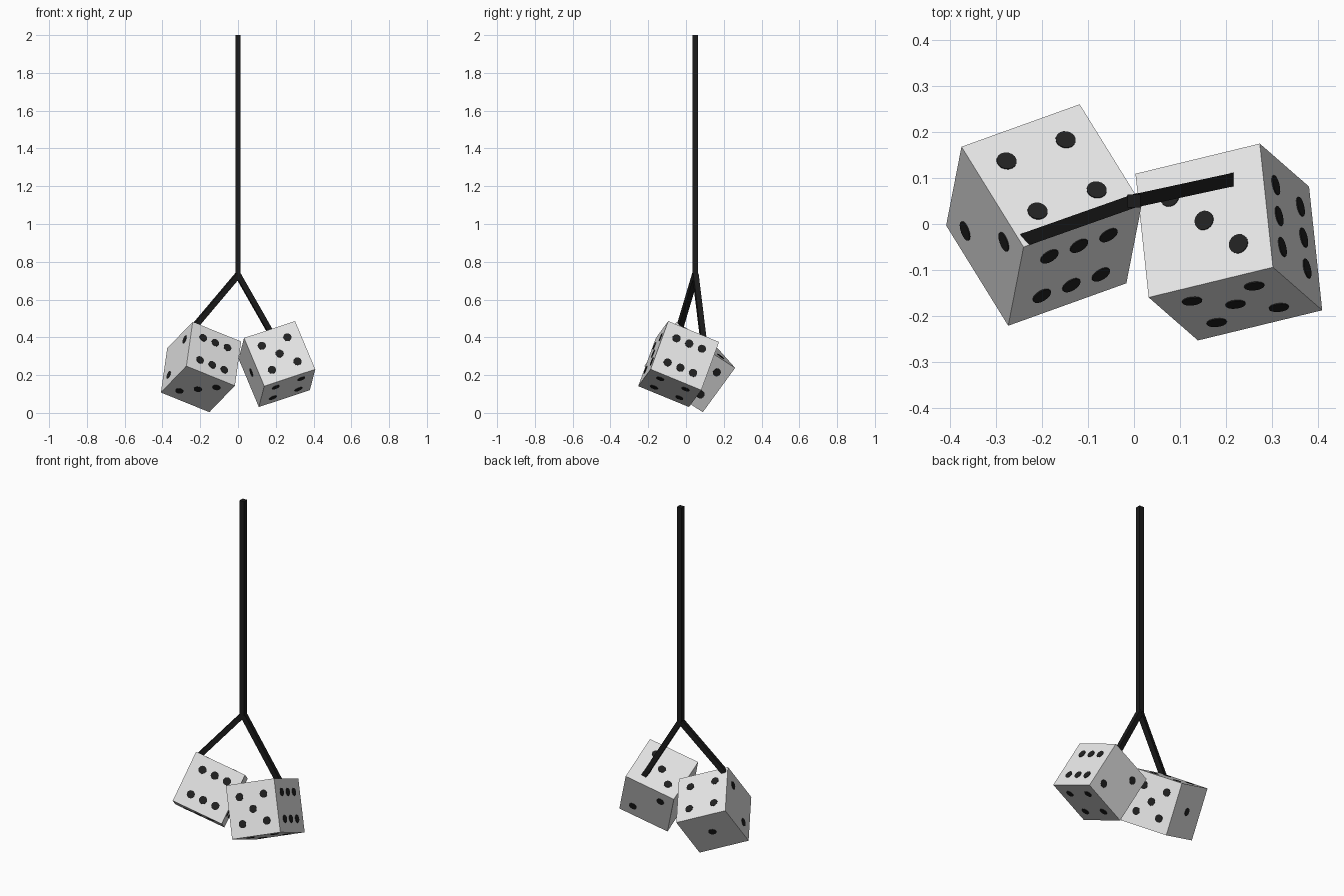
import bpy, bmesh
from mathutils import Vector, Matrix

if "Cube" in bpy.data.objects:
    bpy.data.objects.remove(bpy.data.objects["Cube"])


def material(name, v):
    m = bpy.data.materials.new(name)
    m.diffuse_color = (v, v, v, 1)
    m.use_nodes = True
    m.node_tree.nodes["Principled BSDF"].inputs["Base Color"].default_value = m.diffuse_color
    return m


ivory = material("pale_die", 0.8)
pip_black = material("pip_black", 0.015)
cord_black = material("cord_black", 0.011)

SIDE = 0.292


def finish(bm, name, mat):
    bmesh.ops.recalc_face_normals(bm, faces=bm.faces)
    mesh = bpy.data.meshes.new(name)
    bm.to_mesh(mesh)
    bm.free()
    mesh.materials.append(mat)
    ob = bpy.data.objects.new(name, mesh)
    bpy.context.collection.objects.link(ob)
    return ob


# pip layouts on a face with axes u, v (quarter-side units)
DIAG = [(-1, -1), (1, 1)]
ANTI = [(-1, 1), (1, -1)]
PIPS = {1: [(0, 0)], 4: DIAG + ANTI, 5: DIAG + ANTI + [(0, 0)],
        6: [(i, j) for i in (-1, 0, 1) for j in (-1, 1)]}


def die(name, corner, a, b, faces):
    """corner: topmost corner, a and b: edge directions, faces: (axis, sign, u, v, layout)"""
    a = Vector(a).normalized()
    b = Vector(b)
    b = (b - a * b.dot(a)).normalized()
    c = a.cross(b)
    if c.z > 0:
        c = -c
    ax = (a, b, c)
    centre = Vector(corner) + (a + b + c) * SIDE / 2

    # cube body
    bm = bmesh.new()
    bmesh.ops.create_cube(bm, size=SIDE)
    rot = Matrix(ax).transposed()
    for vert in bm.verts:
        vert.co = centre + rot @ vert.co
    finish(bm, name, ivory)

    # thin round pips
    bm = bmesh.new()
    for k, sign, u, v, layout in faces:
        n = ax[k] * sign
        turn = n.to_track_quat('Z', 'Y').to_matrix().to_4x4()
        for i, j in layout:
            p = centre + n * SIDE / 2 + (ax[u] * i + ax[v] * j) * SIDE / 4
            bmesh.ops.create_cone(bm, cap_ends=True, segments=16, radius1=0.022,
                                  radius2=0.022, depth=0.005,
                                  matrix=Matrix.Translation(p) @ turn)
    finish(bm, name + "_pips", pip_black)


die("left_die", (-0.24, -0.05, 0.482), (-0.135, 0.218, -0.14), (0.255, 0.094, -0.105),
    [(2, -1, 0, 1, PIPS[4]), (2, 1, 0, 1, ANTI + [(0, 0)]),
     (0, -1, 1, 2, PIPS[6]), (0, 1, 1, 2, PIPS[1]),
     (1, -1, 0, 2, DIAG), (1, 1, 0, 2, PIPS[5])])

die("right_die", (0.302, -0.094, 0.486), (-0.272, -0.066, -0.09), (-0.028, 0.268, -0.11),
    [(2, -1, 0, 1, DIAG + [(0, 0)]), (2, 1, 0, 1, PIPS[4]),
     (0, -1, 1, 2, PIPS[6]), (0, 1, 1, 2, PIPS[1]),
     (1, -1, 0, 2, PIPS[5]), (1, 1, 0, 2, ANTI)])


# square cords: one hanging cord that forks to each die
def cord(name, p, q, width=0.029):
    p, q = Vector(p), Vector(q)
    d = q - p
    z = d.normalized()
    side = z.cross(Vector((0, 0, 1)))
    x = side.normalized() if side.length > 0.01 else Vector((1, 0, 0))
    y = z.cross(x)
    bm = bmesh.new()
    bmesh.ops.create_cube(bm, size=1)
    mid = (p + q) / 2
    for vert in bm.verts:
        vert.co = mid + x * vert.co.x * width + y * vert.co.y * width + d * vert.co.z
    finish(bm, name, cord_black)


joint = (0, 0.05, 0.73)
cord("hanging_cord", joint, (0, 0.05, 2.0))
cord("left_cord", joint, (-0.232, -0.032, 0.455))
cord("right_cord", joint, (0.208, 0.095, 0.365))
